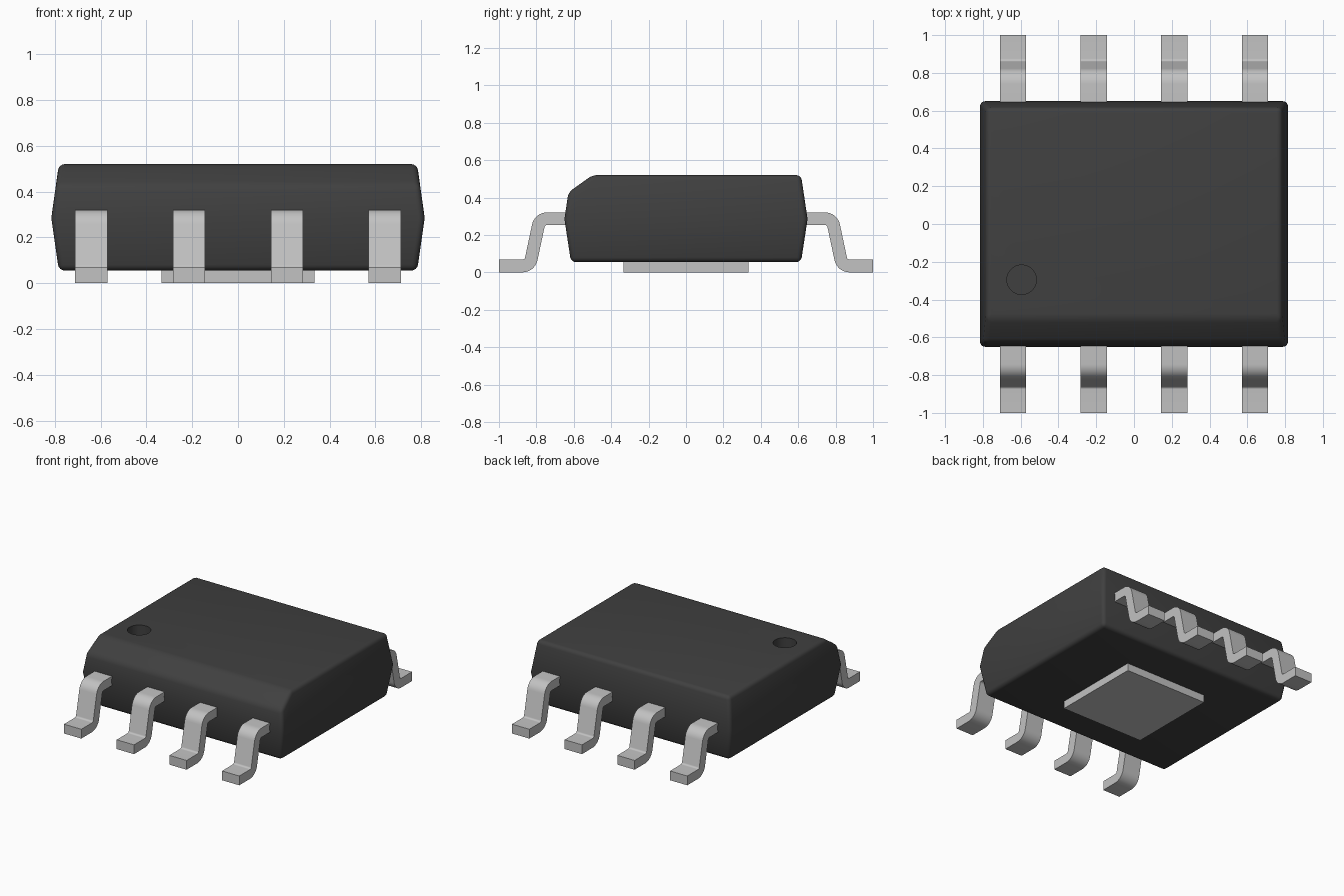
import bpy, bmesh
from math import sin, cos, radians
from mathutils import Vector

cube = bpy.data.objects.get("Cube")
if cube:
    bpy.data.objects.remove(cube, do_unlink=True)


def material(name, value, rough):
    mat = bpy.data.materials.new(name)
    mat.use_nodes = True
    color = (value, value, value, 1)
    mat.diffuse_color = color
    shader = mat.node_tree.nodes["Principled BSDF"]
    shader.inputs["Base Color"].default_value = color
    shader.inputs["Roughness"].default_value = rough
    return mat


plastic = material("dark plastic", 0.051, 0.6)
metal = material("tinned metal", 0.54, 0.5)


def add_object(name, bm, mat):
    bmesh.ops.recalc_face_normals(bm, faces=bm.faces)
    mesh = bpy.data.meshes.new(name)
    bm.to_mesh(mesh)
    bm.free()
    mesh.materials.append(mat)
    obj = bpy.data.objects.new(name, mesh)
    bpy.context.collection.objects.link(obj)
    return obj


def activate(obj):
    bpy.ops.object.select_all(action='DESELECT')
    obj.select_set(True)
    bpy.context.view_layer.objects.active = obj


def smooth(obj):
    activate(obj)
    bpy.ops.object.shade_smooth_by_angle(angle=radians(30))


# Body: drafted block, widest at the parting line
bm = bmesh.new()
rings = []
for hx, hy, z in ((0.782, 0.615, 0.055), (0.815, 0.65, 0.285), (0.782, 0.615, 0.52)):
    rings.append([bm.verts.new((sx * hx, sy * hy, z))
                  for sx, sy in ((-1, -1), (1, -1), (1, 1), (-1, 1))])
bm.faces.new(rings[0])
bm.faces.new(rings[-1])
for low, high in zip(rings, rings[1:]):
    for i in range(4):
        j = (i + 1) % 4
        bm.faces.new((low[i], low[j], high[j], high[i]))

# Sloping cut along the top front edge
cut = bmesh.ops.bisect_plane(bm, geom=bm.verts[:] + bm.edges[:] + bm.faces[:],
                             plane_co=(0, -0.5, 0.52), plane_no=(0, -0.1, 0.14),
                             clear_outer=True)
bmesh.ops.holes_fill(bm, edges=[e for e in cut["geom_cut"]
                                if isinstance(e, bmesh.types.BMEdge)])
body = add_object("body", bm, plastic)

bevel = body.modifiers.new("rounded edges", 'BEVEL')
bevel.width = 0.026
bevel.segments = 4
bevel.limit_method = 'ANGLE'
bevel.angle_limit = radians(30)

# Round pin-one recess in the top
bm = bmesh.new()
bmesh.ops.create_cone(bm, cap_ends=True, segments=48, radius1=0.078, radius2=0.078, depth=0.16)
bmesh.ops.translate(bm, verts=bm.verts, vec=(-0.595, -0.295, 0.52))
cutter = add_object("recess_cutter", bm, plastic)
cutter.hide_render = True
recess = body.modifiers.new("recess", 'BOOLEAN')
recess.object = cutter
recess.operation = 'DIFFERENCE'
recess.solver = 'EXACT'
activate(body)
for mod in ("rounded edges", "recess"):
    bpy.ops.object.modifier_apply(modifier=mod)
bpy.data.objects.remove(cutter, do_unlink=True)
smooth(body)

# Exposed pad underneath
bm = bmesh.new()
bmesh.ops.create_cube(bm, size=1)
bmesh.ops.scale(bm, verts=bm.verts, vec=(0.666, 0.666, 0.065))
bmesh.ops.translate(bm, verts=bm.verts, vec=(0, 0, 0.0325))
add_object("thermal_pad", bm, metal)

# Gull-wing lead profile: shoulder bend, sloping leg, foot bend
SMALL, LARGE, STEPS, TILT = 0.015, 0.083, 8, 12
SHOULDER, ANKLE = Vector((0.742, 0.238)), Vector((0.875, 0.083))


def arc(center, radius, start, end):
    angles = [radians(start + (end - start) * i / STEPS) for i in range(STEPS + 1)]
    return [center + radius * Vector((cos(a), sin(a))) for a in angles]


top_side = ([Vector((0.6, 0.321))] + arc(SHOULDER, LARGE, 90, TILT)
            + arc(ANKLE, SMALL, 180 + TILT, 270) + [Vector((1, 0.068))])
under_side = ([Vector((0.6, 0.253))] + arc(SHOULDER, SMALL, 90, TILT)
              + arc(ANKLE, LARGE, 180 + TILT, 270) + [Vector((1, 0))])


def add_lead(name, x, side):
    bm = bmesh.new()
    rows = [[bm.verts.new((x + dx, side * p.x, p.y)) for p in line]
            for line, dx in ((top_side, -0.07), (top_side, 0.07),
                             (under_side, 0.07), (under_side, -0.07))]
    for a, b in zip(rows, rows[1:] + rows[:1]):
        for i in range(len(a) - 1):
            bm.faces.new((a[i], a[i + 1], b[i + 1], b[i]))
    for end in (0, -1):
        bm.faces.new([row[end] for row in rows])
    smooth(add_object(name, bm, metal))


for side, label in ((-1, "front"), (1, "back")):
    for i in range(4):
        add_lead(f"{label}_lead_{i + 1}", (i - 1.5) * 0.427, side)
